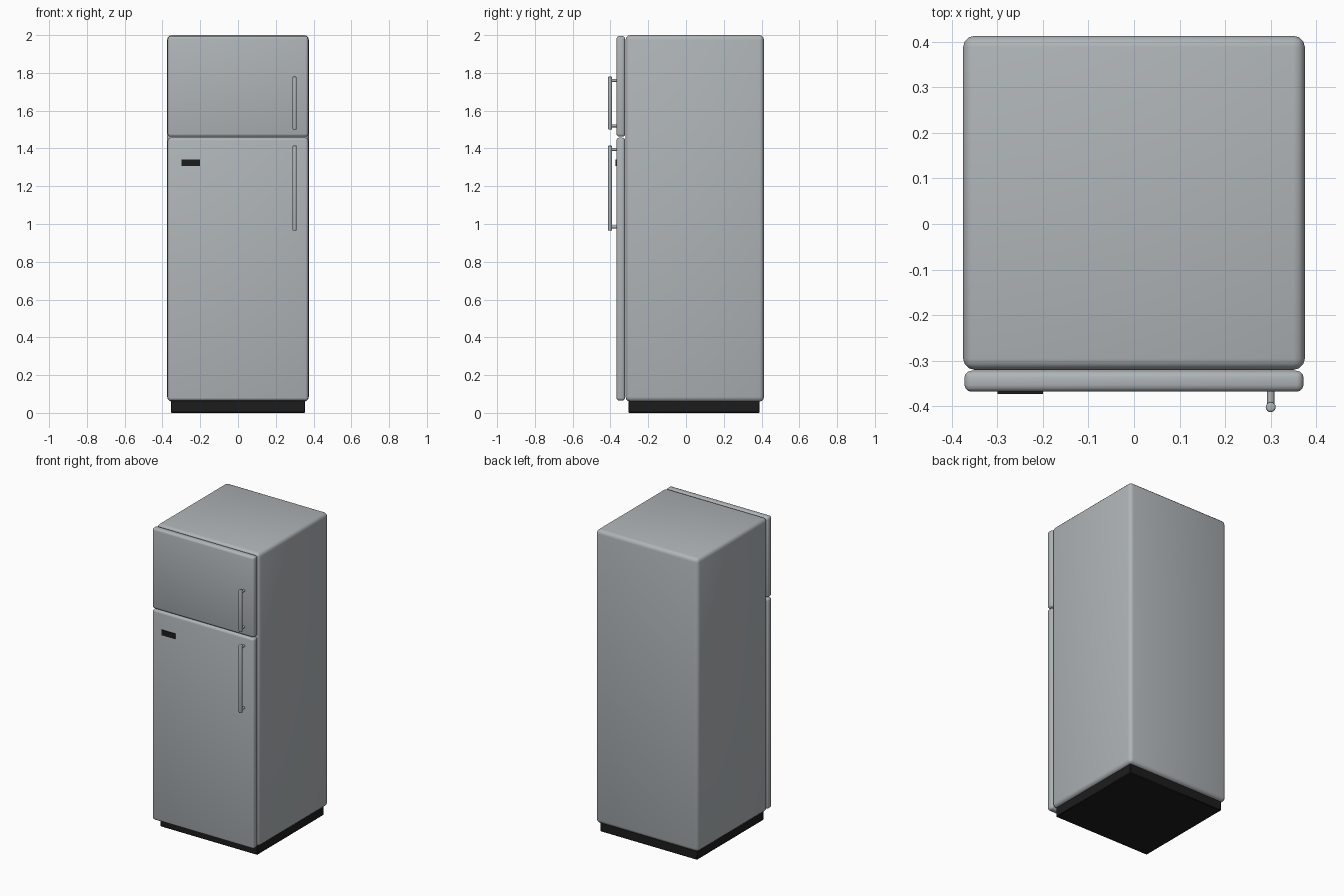
import bpy, bmesh, math
from mathutils import Matrix, Vector

if "Cube" in bpy.data.objects:
    bpy.data.objects.remove(bpy.data.objects["Cube"])


def material(name, rgb):
    m = bpy.data.materials.new(name)
    m.diffuse_color = (*rgb, 1)
    m.use_nodes = True
    m.node_tree.nodes["Principled BSDF"].inputs["Base Color"].default_value = m.diffuse_color
    return m


steel = material("brushed_grey", (0.43, 0.46, 0.48))
black = material("black_plastic", (0.012, 0.012, 0.012))


def finish(bm, name, mat):
    me = bpy.data.meshes.new(name)
    bm.to_mesh(me)
    bm.free()
    me.materials.append(mat)
    ob = bpy.data.objects.new(name, me)
    bpy.context.collection.objects.link(ob)
    bpy.ops.object.select_all(action='DESELECT')
    ob.select_set(True)
    bpy.context.view_layer.objects.active = ob
    bpy.ops.object.shade_smooth_by_angle(angle=math.radians(40))
    return ob


def box(name, lo, hi, mat, bevel=0.0, segments=3):
    lo, hi = Vector(lo), Vector(hi)
    bm = bmesh.new()
    bmesh.ops.create_cube(bm, size=1, matrix=Matrix.Translation((lo + hi) / 2)
                          @ Matrix.Diagonal((*(hi - lo), 1)))
    if bevel:
        bmesh.ops.bevel(bm, geom=bm.edges[:], offset=bevel, segments=segments,
                        profile=0.5, affect='EDGES')
    return finish(bm, name, mat)


def rod(bm, a, b, r, sides=16, soft=0.0):
    a, b = Vector(a), Vector(b)
    d = b - a
    part = bmesh.new()
    bmesh.ops.create_cone(part, cap_ends=True, segments=sides, radius1=r, radius2=r,
                          depth=d.length)
    if soft:
        rims = [e for e in part.edges if any(len(f.verts) > 4 for f in e.link_faces)]
        bmesh.ops.bevel(part, geom=rims, offset=soft, segments=3, profile=0.5, affect='EDGES')
    part.transform(Matrix.Translation((a + b) / 2) @ d.to_track_quat('Z', 'Y').to_matrix().to_4x4())
    tmp = bpy.data.meshes.new("tmp")
    part.to_mesh(tmp)
    part.free()
    bm.from_mesh(tmp)
    bpy.data.meshes.remove(tmp)


# vertical grip on two short standoffs
def handle(name, z0, z1, x=0.30, y=-0.402):
    bm = bmesh.new()
    rod(bm, (x, y, z0), (x, y, z1), 0.011, soft=0.005)
    for z in (z0 + 0.02, z1 - 0.02):
        rod(bm, (x, y, z), (x, -0.365, z), 0.008)
    finish(bm, name, steel)


# cabinet and plinth
box("cabinet", (-0.375, -0.32, 0.06), (0.375, 0.413, 2.0), steel, 0.025)
box("plinth", (-0.355, -0.305, 0.0), (0.355, 0.39, 0.075), black, 0.004, 1)

# doors
box("freezer_door", (-0.372, -0.368, 1.462), (0.372, -0.322, 1.995), steel, 0.015)
box("fridge_door", (-0.372, -0.368, 0.065), (0.372, -0.322, 1.457), steel, 0.015)

# handles
handle("freezer_handle", 1.50, 1.78)
handle("fridge_handle", 0.965, 1.415)

# blank plate on the lower door
box("door_plate", (-0.30, -0.373, 1.306), (-0.20, -0.366, 1.341), black)
